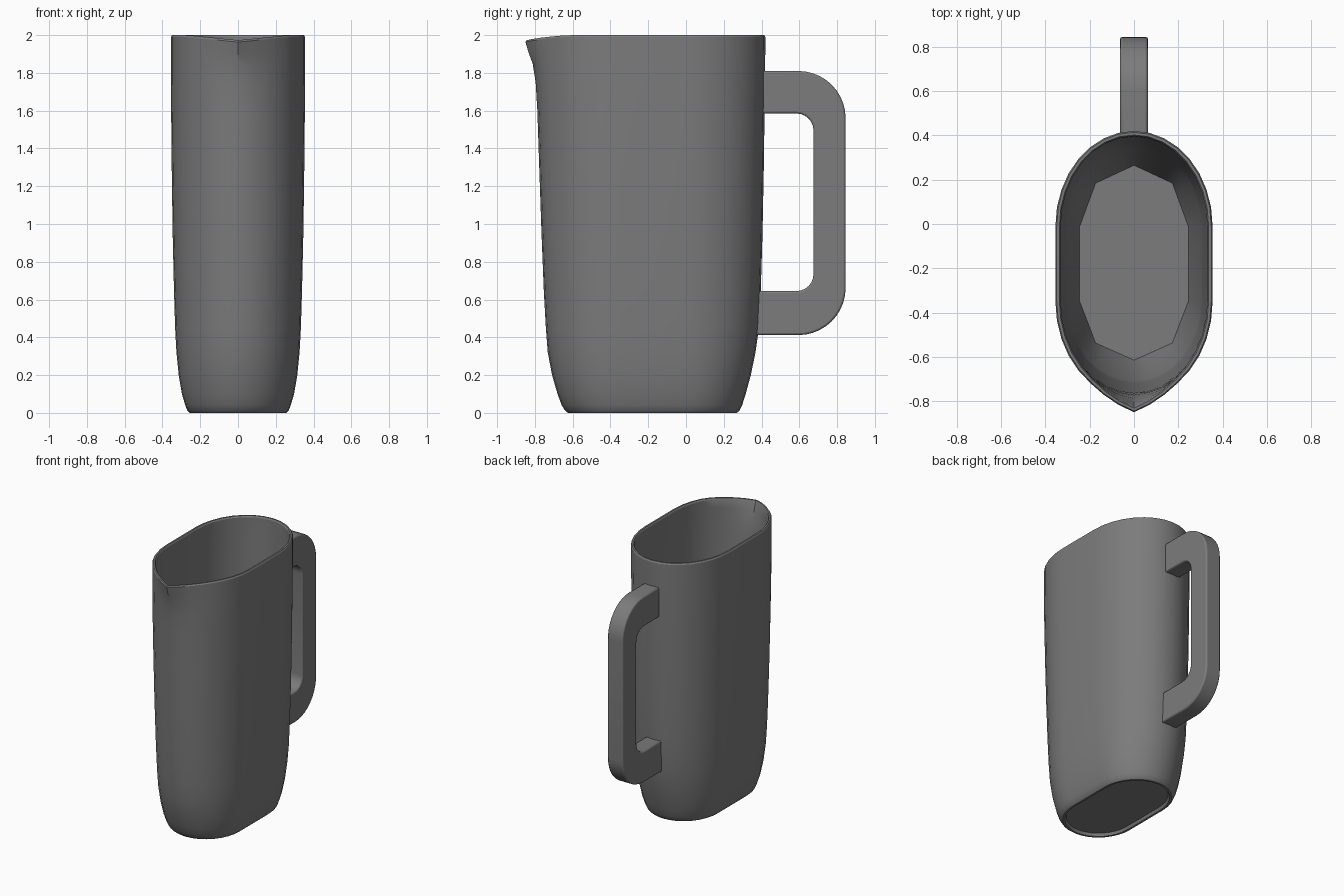
import bpy, bmesh
from math import sin, cos, pi

cube = bpy.data.objects.get("Cube")
if cube:
    bpy.data.objects.remove(cube, do_unlink=True)

grey = bpy.data.materials.new("grey plastic")
grey.use_nodes = True
colour = (0.2, 0.2, 0.2, 1)
grey.diffuse_color = colour
grey.node_tree.nodes["Principled BSDF"].inputs["Base Color"].default_value = colour

STEPS = 16


def finish(bm, name):
    bmesh.ops.recalc_face_normals(bm, faces=bm.faces)
    mesh = bpy.data.meshes.new(name)
    bm.to_mesh(mesh)
    bm.free()
    obj = bpy.data.objects.new(name, mesh)
    bpy.context.collection.objects.link(obj)
    mesh.materials.append(grey)
    return obj


def smooth(obj):
    bpy.ops.object.select_all(action='DESELECT')
    obj.select_set(True)
    bpy.context.view_layer.objects.active = obj
    bpy.ops.object.shade_smooth_by_angle()


def arc(t):
    return -cos(pi * t), sin(pi * t)


def section(z, w, front, back, lip=0.0, inset=0.0, coarse=False):
    """Long oval with straight sides; lip pulls the front into a spout."""
    w, front, back = w - inset, front + inset, back - inset
    pts = []
    for side, centre, end in ((1, -0.01, back), (-1, -0.35, front)):
        for i in range(STEPS + 1):
            a, b = arc(i / STEPS)
            if coarse:
                k = min(i // 4, 3)
                f = i / 4 - k
                (a0, b0), (a1, b1) = arc(k / 4), arc((k + 1) / 4)
                a, b = a0 + (a1 - a0) * f, b0 + (b1 - b0) * f
            x, y, h = side * w * a, centre + (end - centre) * b, z
            if side < 0:
                y -= lip * max(0, 1 - abs(x) / 0.22) ** 1.4
                if z > 1.9:
                    h -= 0.027 * max(0, 1 - abs(x) / 0.27)
            pts.append((x, y, h))
    return pts


# Body: outer profile as height, half width, front, back, spout reach
profile = [
    (0.0, 0.255, -0.625, 0.27, 0), (0.012, 0.268, -0.64, 0.283, 0),
    (0.04, 0.279, -0.658, 0.297, 0), (0.1, 0.297, -0.68, 0.316, 0),
    (0.2, 0.314, -0.709, 0.343, 0), (0.32, 0.326, -0.732, 0.368, 0),
    (0.45, 0.333, -0.742, 0.386, 0), (0.65, 0.339, -0.753, 0.396, 0),
    (0.95, 0.346, -0.765, 0.405, 0), (1.3, 0.351, -0.777, 0.412, 0),
    (1.6, 0.354, -0.785, 0.416, 0.002), (1.75, 0.355, -0.788, 0.418, 0.008),
    (1.85, 0.355, -0.79, 0.419, 0.022), (1.93, 0.355, -0.79, 0.42, 0.042),
    (1.99, 0.355, -0.79, 0.42, 0.06)]
top = profile[-1][1:]
rings = [section(0.02, 0.23, -0.6, 0.245), section(0, 0.24, -0.61, 0.255)]
rings += [section(*row) for row in profile]
# Rounded rim, then the inside down to a faceted floor
rings += [section(2.0, *top, inset=0.006), section(2.0, *top, inset=0.018)]
rings += [section(*row, inset=0.024) for row in reversed(profile[5:])]
rings.append(section(0.05, 0.245, -0.615, 0.265, coarse=True))

bm = bmesh.new()
loops = [[bm.verts.new(p) for p in ring] for ring in rings]
for low, high in zip(loops, loops[1:]):
    n = len(low)
    for i in range(n):
        j = (i + 1) % n
        bm.faces.new((low[i], low[j], high[j], high[i]))
bm.faces.new(loops[0])
bm.faces.new(loops[-1])
smooth(finish(bm, "jug_body"))


# Handle: rounded D outline, extruded across x
def corner(y, z, r, start, steps):
    return [(y + r * cos(start + pi / 2 * i / steps),
             z + r * sin(start + pi / 2 * i / steps)) for i in range(steps + 1)]


outer = corner(0.595, 0.662, 0.25, -pi / 2, 10) + corner(0.595, 1.56, 0.25, 0, 10)
inner = corner(0.585, 0.735, 0.09, -pi / 2, 6) + corner(0.585, 1.495, 0.09, 0, 6)
outline = [(0.37, 0.412)] + outer + [(0.405, 1.81), (0.405, 1.585)]
outline += inner[::-1] + [(0.38, 0.645)]
bm = bmesh.new()
face = bm.faces.new([bm.verts.new((-0.063, y, z)) for y, z in outline])
extruded = bmesh.ops.extrude_face_region(bm, geom=[face])["geom"]
moved = [v for v in extruded if isinstance(v, bmesh.types.BMVert)]
bmesh.ops.translate(bm, vec=(0.126, 0, 0), verts=moved)
handle = finish(bm, "handle")
bevel = handle.modifiers.new("soft_edges", 'BEVEL')
bevel.width = 0.01
bevel.segments = 2
bevel.limit_method = 'ANGLE'
bevel.angle_limit = 1.0
smooth(handle)
